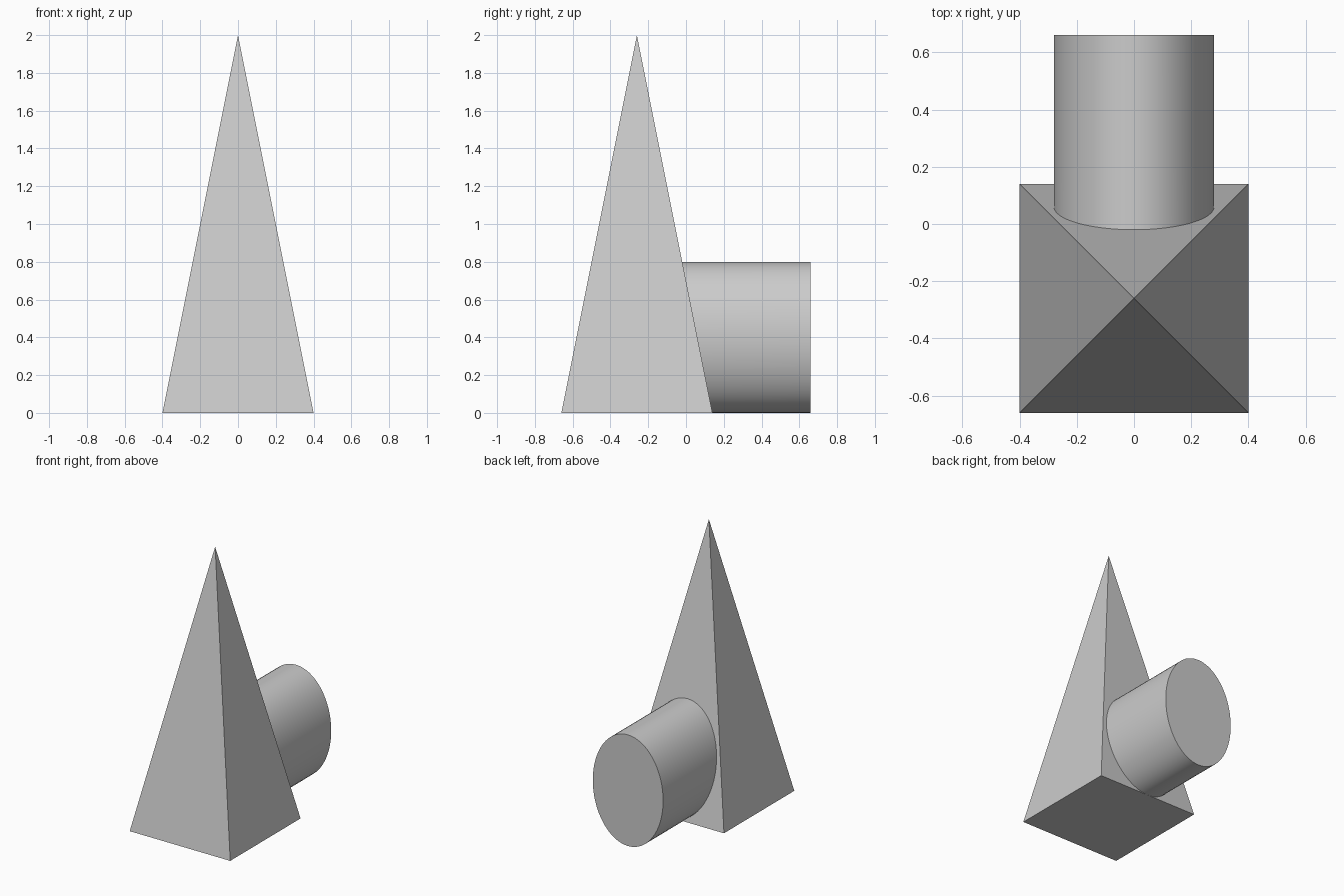
import bpy
import math

cube = bpy.data.objects.get("Cube")
if cube:
    bpy.data.objects.remove(cube)

grey = bpy.data.materials.new("light_grey")
grey.use_nodes = True
colour = (0.6, 0.6, 0.6, 1)
grey.diffuse_color = colour
grey.node_tree.nodes["Principled BSDF"].inputs["Base Color"].default_value = colour

HALF = 0.4        # half width of the pyramid base
HEIGHT = 2.0
CENTRE_Y = -0.26
BACK_Y = 0.66

# Tall square pyramid
bpy.ops.mesh.primitive_cone_add(
    vertices=4, radius1=HALF * math.sqrt(2), radius2=0, depth=HEIGHT,
    location=(0, CENTRE_Y, HEIGHT / 2), rotation=(0, 0, math.pi / 4))
pyramid = bpy.context.object
pyramid.name = "pyramid"
pyramid.data.materials.append(grey)
bpy.ops.object.transform_apply(location=True, rotation=True, scale=True)

# Oval cylinder lying along y behind the pyramid
bpy.ops.mesh.primitive_cylinder_add(
    vertices=64, radius=1, depth=2, rotation=(math.pi / 2, 0, 0))
cylinder = bpy.context.object
cylinder.name = "rear_cylinder"
cylinder.data.materials.append(grey)
bpy.ops.object.transform_apply(location=True, rotation=True, scale=True)

# Back end is flat; front end is mitred to the pyramid's sloping back face
for v in cylinder.data.vertices:
    v.co.x *= 0.28
    v.co.z = 0.4 + 0.4 * v.co.z
    slope_y = CENTRE_Y + HALF * (1 - v.co.z / HEIGHT)
    v.co.y = BACK_Y if v.co.y > 0 else slope_y - 0.002
bpy.ops.object.shade_smooth_by_angle(angle=math.radians(30))
